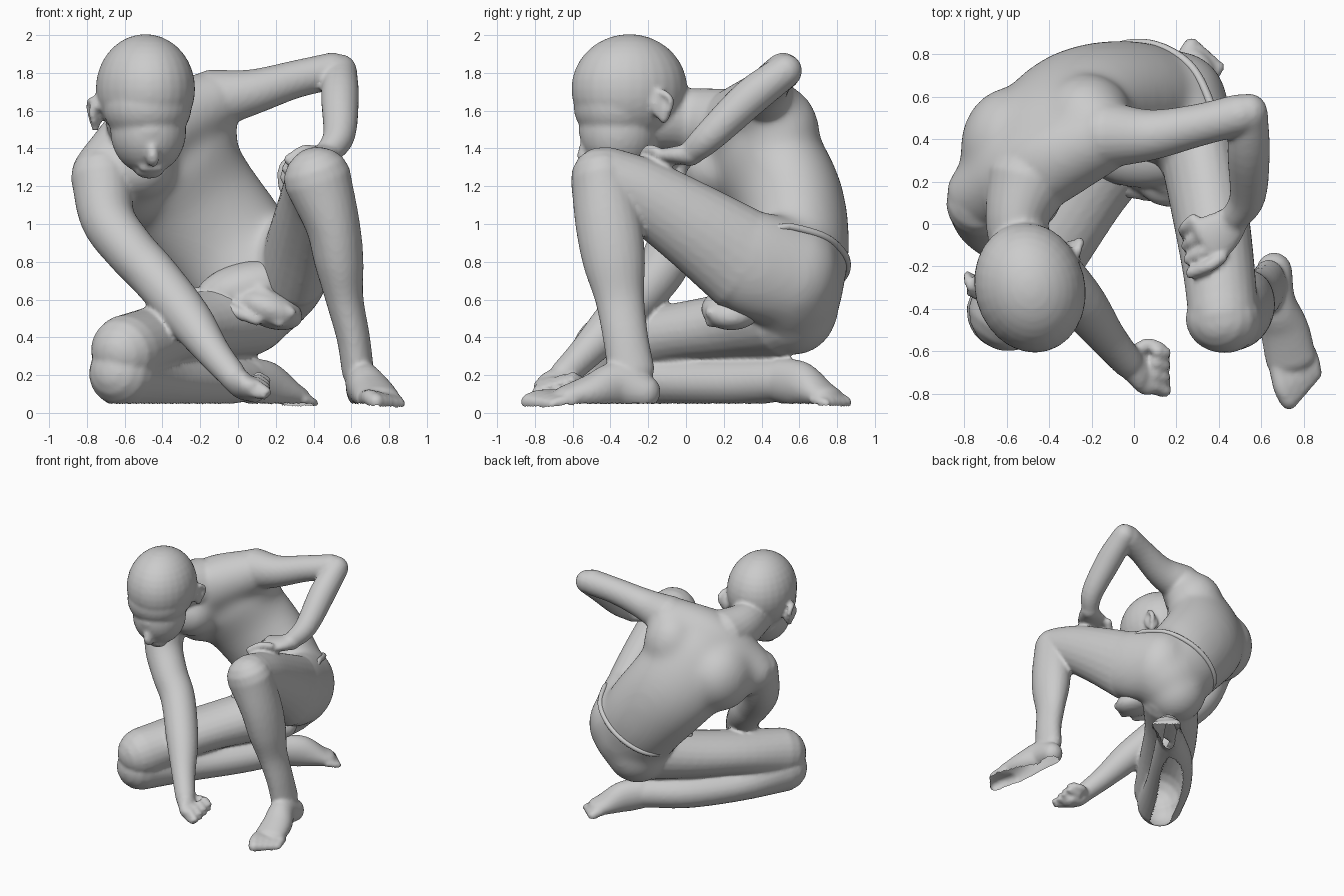
import bpy, bmesh, math
from mathutils import Vector as V, Matrix, Euler

FLOOR = 0.02


def spline(keys, steps):
    """Catmull-Rom interpolation of tuples of any length."""
    k = [V(p) for p in keys]
    k = [2 * k[0] - k[1]] + k + [2 * k[-1] - k[-2]]
    out = []
    for i in range(1, len(k) - 2):
        a, b, c, d = k[i - 1:i + 3]
        for s in range(steps):
            t = s / steps
            out.append(0.5 * (2 * b + (c - a) * t + (2 * a - 5 * b + 4 * c - d) * t * t
                              + (3 * b - a - 3 * c + d) * t ** 3))
    return out + [k[-2]]


def tube(bm, keys, side=(1, 0, 0), side_end=None, steps=5, n=24):
    """Round-ended loft; key = x, y, z, half width along side[, half depth]."""
    keys = [tuple(k) + (k[3],) if len(k) == 4 else k for k in keys]
    pts = spline(keys, steps)
    s0, s1 = V(side), V(side_end or side)
    last = len(pts) - 1
    rings = []
    for i, p in enumerate(pts):
        t = (V(pts[min(i + 1, last)][:3]) - V(pts[max(i - 1, 0)][:3])).normalized()
        s = s0.lerp(s1, i / last)
        u = (s - t * s.dot(t)).normalized()
        rings.append((V(p[:3]), t, u, t.cross(u), p[3], p[4]))

    def cap(ring, sign):
        c, t, u, v, w, d = ring
        return [(c + t * sign * min(w, d) * math.sin(a), t, u, v, w * math.cos(a), d * math.cos(a))
                for a in (0.4, 0.8, 1.15, 1.4)]
    rings = cap(rings[0], -1)[::-1] + rings + cap(rings[-1], 1)
    loops = []
    for c, t, u, v, w, d in rings:
        loops.append([bm.verts.new(c + u * w * math.cos(a) + v * d * math.sin(a))
                      for a in (2 * math.pi * j / n for j in range(n))])
    for a, b in zip(loops, loops[1:]):
        for j in range(n):
            bm.faces.new((a[j], a[(j + 1) % n], b[(j + 1) % n], b[j]))
    bm.faces.new(loops[0][::-1])
    bm.faces.new(loops[-1])


def blob(bm, c, r, rot=(0, 0, 0)):
    m = (Matrix.Translation(c) @ Euler([math.radians(a) for a in rot]).to_matrix().to_4x4()
         @ Matrix.Diagonal((*r, 1)))
    bmesh.ops.create_uvsphere(bm, u_segments=28, v_segments=18, radius=1, matrix=m)


def digits(bm, base0, base1, mid0, mid1, tip0, tip1, r0, r1, count):
    """Row of fingers or toes fanned between a first and a last one."""
    for i in range(count):
        f = i / (count - 1)
        r = r0 + (r1 - r0) * f
        tube(bm, [(*V(a).lerp(V(b), f), r) for a, b in
                  ((base0, base1), (mid0, mid1), (tip0, tip1))], side=(0.3, 0.2, 0.9), n=12)


def finish(bm, name, voxel=None, smooth=4):
    for v in bm.verts:
        v.co.z = max(v.co.z, FLOOR)
    bmesh.ops.recalc_face_normals(bm, faces=bm.faces)
    for f in bm.faces:
        f.smooth = True
    me = bpy.data.meshes.new(name)
    bm.to_mesh(me)
    bm.free()
    ob = bpy.data.objects.new(name, me)
    bpy.context.collection.objects.link(ob)
    if voxel:
        m = ob.modifiers.new("blend", 'REMESH')
        m.mode, m.voxel_size, m.use_smooth_shade = 'VOXEL', voxel, True
        m = ob.modifiers.new("soften", 'SMOOTH')
        m.factor, m.iterations = 0.5, smooth
    return ob


def baked(ob):
    """New bmesh of an object with its modifiers; the object is removed."""
    bpy.context.view_layer.update()
    bm = bmesh.new()
    bm.from_mesh(ob.evaluated_get(bpy.context.evaluated_depsgraph_get()).to_mesh())
    bpy.data.objects.remove(ob)
    return bm


# torso, curling from the tilted hips up to the neck
torso = bmesh.new()
tube(torso, [(0.12, 0.55, 0.66, 0.32, 0.28), (-0.06, 0.59, 0.9, 0.34, 0.275),
             (-0.26, 0.54, 1.15, 0.36, 0.28), (-0.4, 0.39, 1.38, 0.38, 0.26),
             (-0.46, 0.24, 1.5, 0.27, 0.19)], (0.88, -0.1, 0.45), (0.74, 0.35, 0.58), n=40)
# shoulder yoke, shoulder blades, chest
tube(torso, [(-0.71, 0.14, 1.26, 0.18), (-0.45, 0.28, 1.49, 0.22), (-0.13, 0.42, 1.65, 0.17)], (0, 1, 0))
blob(torso, (-0.57, 0.36, 1.27), (0.25, 0.29, 0.28))
blob(torso, (-0.22, 0.49, 1.48), (0.22, 0.22, 0.26))
blob(torso, (-0.53, 0.14, 1.31), (0.2, 0.19, 0.19))
# buttocks and the root of the raised thigh
tube(torso, [(0.21, 0.58, 0.72, 0.23, 0.29), (0.31, 0.32, 0.81, 0.19, 0.28), (0.36, 0.05, 0.985, 0.16, 0.2)])
blob(torso, (0.05, 0.56, 0.56), (0.25, 0.25, 0.26))
# the softened torso becomes the base of the whole figure
body = baked(finish(torso, "torso_helper", 0.025, 22))

# neck and head
tube(body, [(-0.52, -0.15, 1.56, 0.15, 0.16), (-0.55, 0.02, 1.55, 0.15, 0.17), (-0.5, 0.2, 1.52, 0.2)])
blob(body, (-0.49, -0.3, 1.715), (0.26, 0.31, 0.29), (0, 0, 15))
blob(body, (-0.48, -0.36, 1.62), (0.235, 0.235, 0.2), (0, 0, 15))
blob(body, (-0.475, -0.355, 1.49), (0.2, 0.21, 0.225), (0, 0, 15))
# brow, nose, lips, chin
tube(body, [(-0.57, -0.49, 1.5, 0.035), (-0.46, -0.53, 1.49, 0.04), (-0.35, -0.47, 1.51, 0.035)], (0, 0, 1))
tube(body, [(-0.46, -0.53, 1.45, 0.022), (-0.45, -0.545, 1.36, 0.032), (-0.45, -0.52, 1.33, 0.03)])
tube(body, [(-0.5, -0.46, 1.3, 0.025), (-0.42, -0.45, 1.3, 0.025)], (0, 0, 1))
blob(body, (-0.47, -0.39, 1.29), (0.08, 0.07, 0.05))
# ears: a rim curl with a thin plate
for x, y, z, s in ((-0.285, -0.13, 1.62, 1), (-0.755, -0.29, 1.58, -1)):
    blob(body, (x, y, z), (0.025, 0.055, 0.08), (20, 0, 25 * s))
    tube(body, [(x - 0.01 * s, y - 0.05, z + 0.04, 0.018), (x + 0.02 * s, y, z + 0.075, 0.02),
                (x + 0.03 * s, y + 0.05, z + 0.03, 0.02), (x, y + 0.01, z - 0.07, 0.022)], (1, 0, 0), n=12)

# lowered arm reaching to the floor
tube(body, [(-0.72, 0.1, 1.25, 0.165), (-0.69, 0.01, 1.03, 0.145), (-0.57, -0.08, 0.86, 0.135),
            (-0.44, -0.16, 0.72, 0.13), (-0.26, -0.36, 0.5, 0.12), (-0.13, -0.53, 0.32, 0.09),
            (-0.03, -0.65, 0.2, 0.075)], (1, 0, 0.5))
# its fist
tube(body, [(-0.03, -0.65, 0.19, 0.07), (0.03, -0.69, 0.14, 0.1, 0.065), (0.08, -0.71, 0.12, 0.105, 0.06)], (0.5, -0.9, 0))
digits(body, (0.07, -0.6, 0.13), (0.08, -0.77, 0.11), (0.155, -0.61, 0.15), (0.155, -0.79, 0.1),
       (0.11, -0.6, 0.19), (0.09, -0.76, 0.15), 0.031, 0.031, 4)
tube(body, [(0.0, -0.61, 0.17, 0.035), (0.06, -0.57, 0.17, 0.033), (0.12, -0.58, 0.17, 0.028)], (0, 0, 1), n=12)

# raised arm bent at the elbow
tube(body, [(-0.13, 0.42, 1.66, 0.16), (0.08, 0.42, 1.7, 0.12), (0.3, 0.465, 1.765, 0.1),
            (0.5, 0.515, 1.81, 0.098)], (0, 1, 0))
tube(body, [(0.54, 0.525, 1.81, 0.09), (0.54, 0.34, 1.67, 0.1), (0.535, 0.13, 1.47, 0.085),
            (0.47, 0.02, 1.37, 0.065)])
# its hand on the knee
tube(body, [(0.48, 0.03, 1.37, 0.07, 0.06), (0.42, -0.03, 1.365, 0.1, 0.05), (0.35, -0.08, 1.36, 0.12, 0.045)],
     (-0.6, 0.8, 0))
digits(body, (0.28, 0.02, 1.34), (0.41, -0.16, 1.385), (0.24, -0.02, 1.29), (0.35, -0.2, 1.39),
       (0.24, -0.04, 1.2), (0.27, -0.23, 1.34), 0.03, 0.03, 4)

# raised leg: thigh, then shin
tube(body, [(0.31, 0.32, 0.8, 0.185, 0.275), (0.36, 0.05, 0.985, 0.18, 0.23),
            (0.4, -0.22, 1.155, 0.17, 0.19), (0.42, -0.42, 1.25, 0.165, 0.16)])
tube(body, [(0.42, -0.445, 1.24, 0.18, 0.165), (0.5, -0.41, 1.0, 0.145, 0.175), (0.535, -0.38, 0.8, 0.13, 0.165),
            (0.565, -0.35, 0.6, 0.1, 0.13), (0.61, -0.32, 0.4, 0.088, 0.12), (0.635, -0.29, 0.22, 0.085, 0.125)])
# its flat foot
tube(body, [(0.66, -0.22, 0.11, 0.085, 0.09), (0.665, -0.36, 0.15, 0.095, 0.12), (0.71, -0.5, 0.11, 0.115, 0.095),
            (0.74, -0.64, 0.08, 0.12, 0.065)])
digits(body, (0.68, -0.68, 0.08), (0.83, -0.6, 0.06), (0.7, -0.77, 0.08), (0.85, -0.66, 0.06),
       (0.73, -0.83, 0.06), (0.855, -0.71, 0.045), 0.045, 0.03, 5)

# kneeling leg: thigh, then shin
tube(body, [(0.05, 0.5, 0.52, 0.22), (-0.19, 0.23, 0.46, 0.21, 0.18), (-0.4, -0.08, 0.41, 0.21, 0.165),
            (-0.59, -0.41, 0.33, 0.19, 0.19)], (0.8, -0.6, 0))
tube(body, [(-0.61, -0.41, 0.21, 0.18), (-0.42, -0.08, 0.17, 0.18, 0.14), (-0.18, 0.25, 0.16, 0.16, 0.13),
            (0.04, 0.49, 0.17, 0.11, 0.11)], (0.8, -0.6, 0))
# its foot stretched out behind
tube(body, [(0.06, 0.51, 0.17, 0.1, 0.12), (0.16, 0.61, 0.15, 0.1, 0.12), (0.26, 0.71, 0.1, 0.105, 0.075),
            (0.3, 0.75, 0.085, 0.1, 0.06)], (0.77, -0.64, 0))
digits(body, (0.23, 0.77, 0.08), (0.35, 0.68, 0.07), (0.25, 0.81, 0.07), (0.38, 0.71, 0.06),
       (0.27, 0.84, 0.055), (0.4, 0.74, 0.05), 0.038, 0.028, 5)
# blend everything, then leave the underside on the floor open
body = baked(finish(body, "figure_helper", 0.014, 4))
body.normal_update()
bmesh.ops.delete(body, context='FACES', geom=[
    f for f in body.faces if f.calc_center_median().z < 0.05 and f.normal.z < -0.6])
body_ob = finish(body, "crouching_figure")

# waistband: rays from the waist centre find the skin, sagging at the front
bpy.context.view_layer.update()
skin = body_ob.evaluated_get(bpy.context.evaluated_depsgraph_get())
centre, hip, up = V((0.08, 0.58, 0.82)), V((0.86, -0.1, 0.5)).normalized(), V((-0.42, 0.0, 0.9))
back = up.cross(hip).normalized()
dirs, dist = [], []
for i in range(32):
    a = math.pi * i / 16
    dirs.append((hip * math.cos(a) + back * math.sin(a) + V((0, 0, 0.35 * min(0, math.sin(a))))).normalized())
    hit, p, _, _ = skin.ray_cast(centre, dirs[i])
    dist.append(min((p - centre).length if hit else 0.3, 0.37))
dist = [(dist[i - 1] + 2 * dist[i] + dist[(i + 1) % 32]) / 4 for i in range(32)]
band = bmesh.new()
tube(band, [(*(centre + dirs[i % 32] * dist[i % 32]), 0.02) for i in range(33)], up, steps=3, n=10)
finish(band, "waistband")

# loincloth front with a few gathered folds
cloth = bmesh.new()
blob(cloth, (0.04, 0.34, 0.66), (0.28, 0.17, 0.14), (0, -15, 0))
blob(cloth, (0.17, 0.24, 0.55), (0.18, 0.16, 0.1), (0, 20, 0))
for x0, z0, x1, z1 in ((-0.22, 0.64, 0.1, 0.49), (-0.1, 0.68, 0.22, 0.48), (0.02, 0.74, 0.28, 0.53)):
    tube(cloth, [(x0, 0.27, z0, 0.03), ((x0 + x1) / 2, 0.17, (z0 + z1) / 2 - 0.01, 0.035),
                 (x1, 0.13, z1, 0.03)], (0, 0, 1), n=12)
finish(cloth, "loincloth", 0.014, 6)
